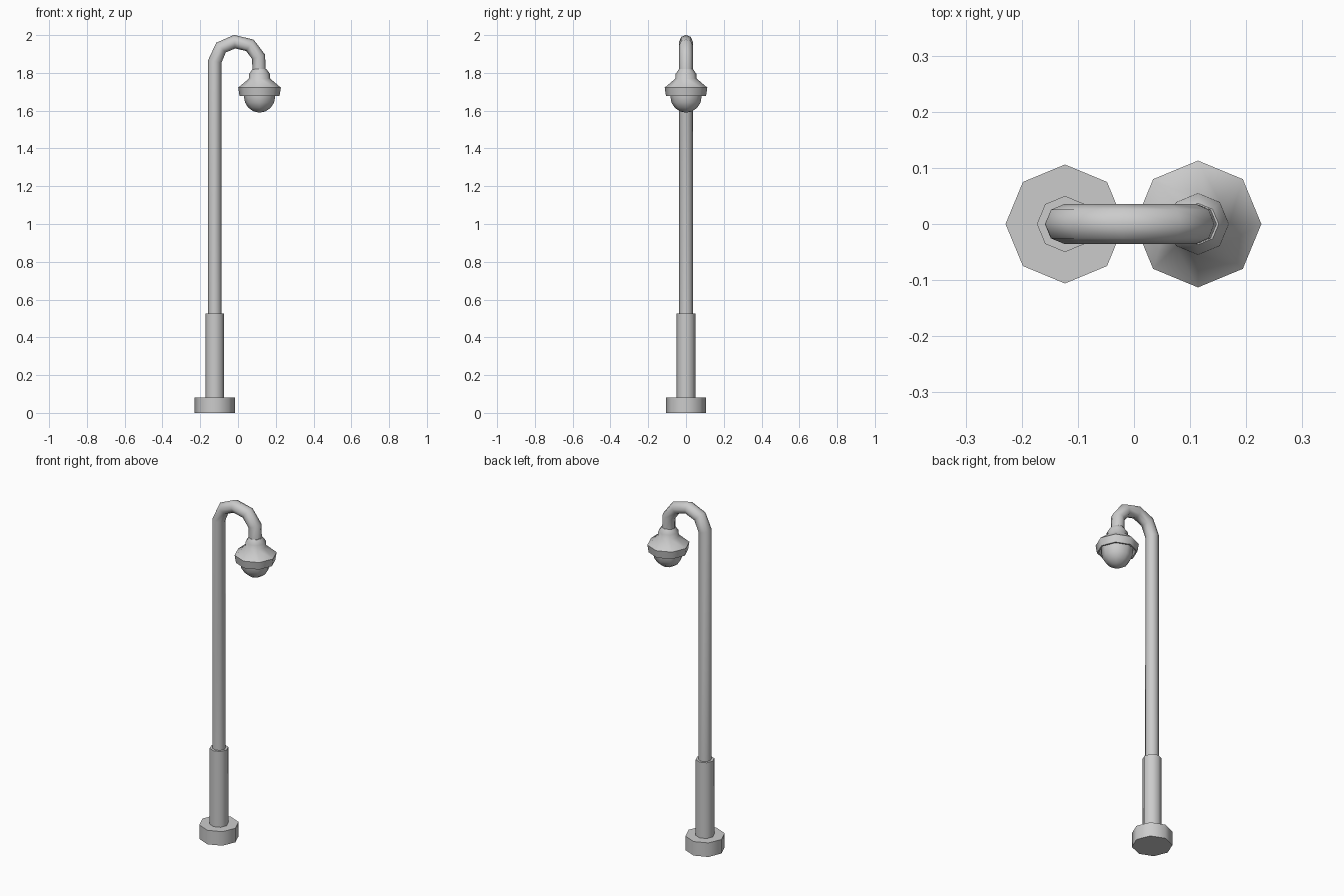
import bpy, bmesh, math
from mathutils import Vector

if "Cube" in bpy.data.objects:
    bpy.data.objects.remove(bpy.data.objects["Cube"])

SIDES = 8
POLE_X, LAMP_X = -0.123, 0.114


def finish(bm, name, angle=50):
    bmesh.ops.recalc_face_normals(bm, faces=bm.faces)
    mesh = bpy.data.meshes.new(name)
    bm.to_mesh(mesh)
    bm.free()
    ob = bpy.data.objects.new(name, mesh)
    bpy.context.collection.objects.link(ob)
    bpy.ops.object.select_all(action='DESELECT')
    bpy.context.view_layer.objects.active = ob
    ob.select_set(True)
    bpy.ops.object.shade_smooth_by_angle(angle=math.radians(angle))
    return ob


def skin(bm, rings, cap_start=True, cap_end=True):
    for a, b in zip(rings, rings[1:]):
        for i in range(SIDES):
            j = (i + 1) % SIDES
            bm.faces.new((a[i], a[j], b[j], b[i]))
    if cap_start:
        bm.faces.new(rings[0])
    if cap_end:
        bm.faces.new(rings[-1])


def lathe(name, x, profile, cap_start=True, cap_end=True):
    """Octagonal turned part from (radius, height) pairs."""
    bm = bmesh.new()
    rings = []
    for r, z in profile:
        rings.append([bm.verts.new((x + r * math.cos(math.tau * i / SIDES),
                                    r * math.sin(math.tau * i / SIDES), z))
                      for i in range(SIDES)])
    skin(bm, rings, cap_start, cap_end)
    return finish(bm, name)


def sweep(name, path, radius):
    """Octagonal tube along a path in the xz plane, mitred at bends."""
    pts = [Vector((x, 0, z)) for x, z in path]
    bm = bmesh.new()
    rings = []
    for k, p in enumerate(pts):
        d0 = (p - pts[max(k - 1, 0)]).normalized()
        d1 = (pts[min(k + 1, len(pts) - 1)] - p).normalized()
        t = (d0 + d1).normalized()
        side = Vector((t.z, 0, -t.x))
        rings.append([bm.verts.new(p + radius * (
            side * math.cos(math.tau * i / SIDES)
            + Vector((0, 1, 0)) * math.sin(math.tau * i / SIDES)))
            for i in range(SIDES)])
    skin(bm, rings)
    return finish(bm, name)


# Foot and lower sleeve
lathe("base", POLE_X, [(0.106, 0), (0.106, 0.082)])
lathe("sleeve", POLE_X, [(0.05, 0.08), (0.05, 0.525)])

# Pole with the curved arm
sweep("pole", [(POLE_X, 0.52), (POLE_X, 1.86), (-0.09, 1.934), (-0.018, 1.965),
               (0.063, 1.946), (0.109, 1.885), (0.112, 1.80)], 0.036)

# Collar and flared shade with a recessed underside
lathe("lamp_shade", LAMP_X, [(0.037, 1.82), (0.055, 1.795), (0.056, 1.77),
                             (0.113, 1.722), (0.106, 1.678),
                             (0.098, 1.678), (0.085, 1.71)])

# Rounded bulb
R = 0.083
lathe("bulb", LAMP_X, [(R, 1.71), (R, 1.675)] +
      [(R * math.cos(math.radians(a)), 1.675 - 0.085 * math.sin(math.radians(a)))
       for a in (22.5, 45, 67.5, 86)])
